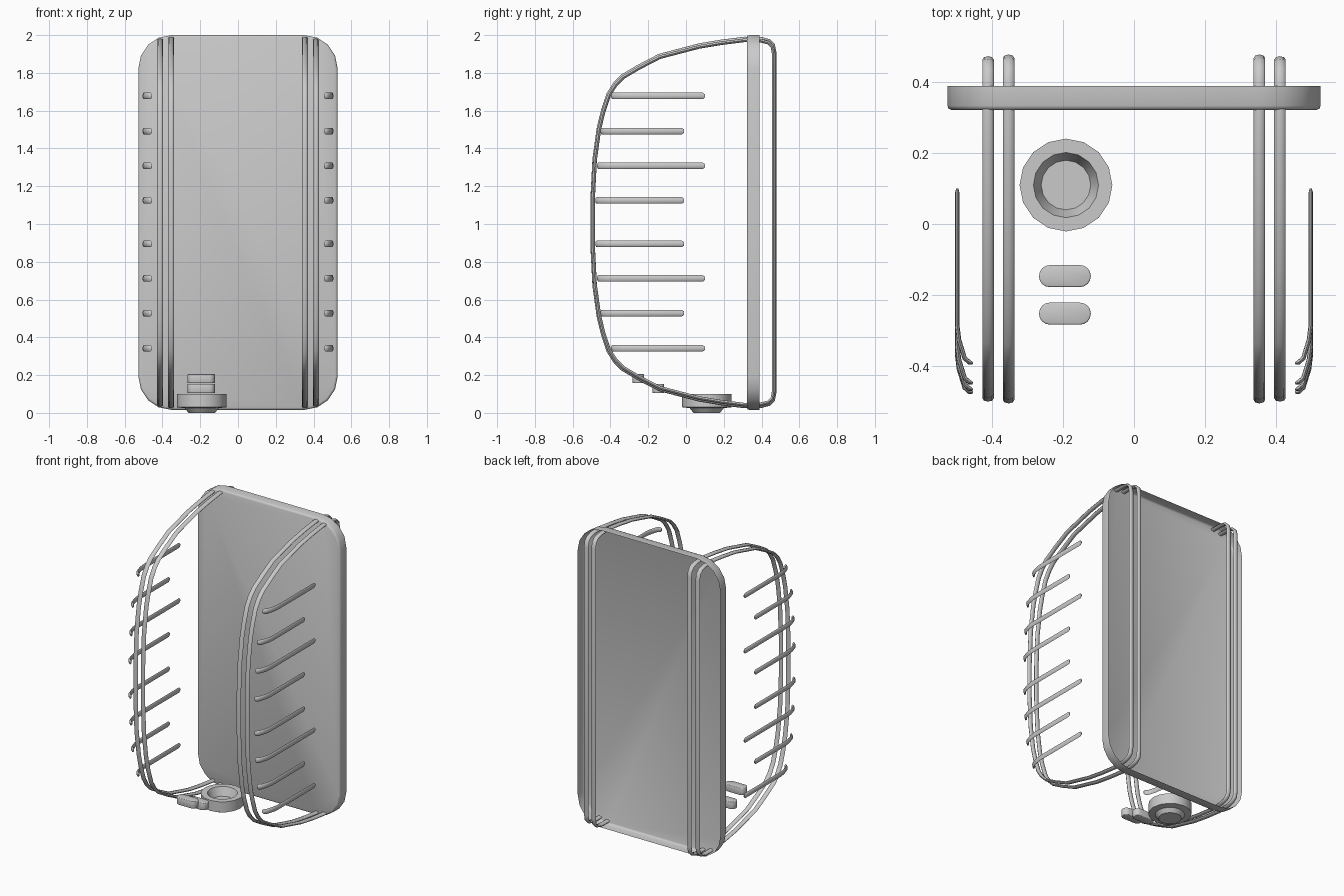
import bpy, bmesh, math
from mathutils import Vector

cube = bpy.data.objects.get("Cube")
if cube:
    bpy.data.objects.remove(cube, do_unlink=True)

grey = bpy.data.materials.new("plain_grey")
grey.use_nodes = True
colour = (0.59, 0.59, 0.59, 1)
grey.diffuse_color = colour
grey.node_tree.nodes["Principled BSDF"].inputs["Base Color"].default_value = colour


def finish(obj, angle=50):
    obj.data.materials.clear()
    obj.data.materials.append(grey)
    bpy.ops.object.select_all(action='DESELECT')
    obj.select_set(True)
    bpy.context.view_layer.objects.active = obj
    if obj.type == 'CURVE':
        bpy.ops.object.convert(target='MESH')
    bpy.ops.object.transform_apply(location=False, rotation=False, scale=True)
    bpy.ops.object.shade_smooth_by_angle(angle=math.radians(angle))


def mesh_object(name, bm, angle):
    mesh = bpy.data.meshes.new(name)
    bm.to_mesh(mesh)
    bm.free()
    obj = bpy.data.objects.new(name, mesh)
    bpy.context.collection.objects.link(obj)
    finish(obj, angle)
    return obj


def rounded_slab(name, centre, half_a, half_b, radius, axes, depth, steps, bevel, open_end=False):
    """Extrude a rounded rectangle along depth; an open end makes a shallow tray."""
    a, b, d = Vector(axes[0]), Vector(axes[1]), Vector(depth)
    bm = bmesh.new()
    verts = []
    for q, (sa, sb) in enumerate([(1, 1), (-1, 1), (-1, -1), (1, -1)]):
        for i in range(steps + 1):
            t = (q + i / steps) * math.pi / 2
            u = sa * (half_a - radius) + radius * math.cos(t)
            v = sb * (half_b - radius) + radius * math.sin(t)
            verts.append(bm.verts.new(Vector(centre) + a * u + b * v))
    face = bm.faces.new(verts)
    out = bmesh.ops.extrude_face_region(bm, geom=[face])
    moved = [g for g in out["geom"] if isinstance(g, bmesh.types.BMVert)]
    bmesh.ops.translate(bm, verts=moved, vec=d)
    bmesh.ops.recalc_face_normals(bm, faces=bm.faces)
    caps = [f for f in bm.faces if len(f.verts) > 4]
    if open_end:
        far = max(caps, key=lambda f: f.calc_center_median().dot(d))
        caps.remove(far)
        bmesh.ops.delete(bm, geom=[far], context='FACES_ONLY')
    rims = [e for f in caps for e in f.edges]
    bmesh.ops.bevel(bm, geom=rims, offset=bevel, segments=2, affect='EDGES', profile=0.5)
    return mesh_object(name, bm, 50)


def tube(name, points, radius, scale, location, cyclic=False):
    """Wire along a path, made oval by the object scale; open ends are rounded off."""
    curve = bpy.data.curves.new(name, 'CURVE')
    curve.dimensions = '3D'
    curve.bevel_depth = radius
    curve.bevel_resolution = 2
    curve.use_fill_caps = True
    spline = curve.splines.new('POLY')
    spline.points.add(len(points) - 1)
    for p, co in zip(spline.points, points):
        p.co = (*co, 1)
    spline.use_cyclic_u = cyclic
    if not cyclic:
        spline.points[0].radius = spline.points[-1].radius = 0.5
    obj = bpy.data.objects.new(name, curve)
    bpy.context.collection.objects.link(obj)
    obj.location = location
    obj.scale = scale
    finish(obj)


# Panel: shallow tray, closed at the front and open at the back
X, Y, Z = (1, 0, 0), (0, 1, 0), (0, 0, 1)
rounded_slab("back_panel", (0, 0.322, 1.008), 0.527, 0.992, 0.175, (X, Z),
             (0, 0.068, 0), 4, 0.012, open_end=True)

# Side hoops: upper half of the outline, mirrored about the middle height
upper = [(0.468, 0.90), (0.461, 0.938), (0.438, 0.96), (0.40, 0.97), (0.31, 0.972),
         (0.19, 0.957), (0.07, 0.937), (-0.14, 0.882), (-0.25, 0.825), (-0.335, 0.775),
         (-0.375, 0.735), (-0.41, 0.68), (-0.44, 0.59), (-0.462, 0.50), (-0.485, 0.335),
         (-0.496, 0.12)]
outline = upper + [(y, -z) for y, z in reversed(upper)]
for side, sx in (("left", 1), ("right", -1)):
    for label, x, size in (("inner", 0.354, 1.002), ("outer", 0.412, 0.992)):
        path = [(0, y * size, z * size) for y, z in outline]
        tube(f"{side}_{label}_hoop", path, 0.0095, (1.7, 1, 1), (sx * x, 0, 1.008), True)

# Side bars, bent inward at the front; alternating long and short
bars = [(0.668, 0.1, -0.397), (0.482, -0.01, -0.453),
        (0.298, 0.1, -0.471), (0.115, -0.01, -0.48)]
for side, sx in (("left", 1), ("right", -1)):
    for i, (dz, back, tip) in enumerate(bars):
        for level, sz in (("upper", 1), ("lower", -1)):
            path = [(sx * 0.499, back, 0), (sx * 0.499, back - 0.012, 0),
                    (sx * 0.499, tip + 0.11, 0), (sx * 0.494, tip + 0.07, 0),
                    (sx * 0.478, tip + 0.018, 0), (sx * 0.464, tip + 0.006, 0),
                    (sx * 0.455, tip + 0.003, 0)]
            tube(f"{side}_{level}_bar_{i + 1}", path, 0.0065, (1, 1, 2.7),
                 (0, 0, 1.01 + sz * dz))

# Two small pads
for name, y, z in (("front_pad", -0.253, 0.157), ("rear_pad", -0.147, 0.105)):
    rounded_slab(name, (-0.195, y, z), 0.073, 0.031, 0.03, (X, Y), (0, 0, 0.048), 4, 0.004)

# Round cup: lathed profile
profile = [(0, 0.045), (0.07, 0.045), (0.092, 0.1), (0.131, 0.1), (0.131, 0.03),
           (0.09, 0.025), (0.07, 0), (0, 0)]
bm = bmesh.new()
ring = [bm.verts.new((r, 0, z)) for r, z in profile]
edges = [bm.edges.new(pair) for pair in zip(ring, ring[1:])]
bmesh.ops.spin(bm, geom=ring + edges, cent=(0, 0, 0), axis=Z,
               angle=math.tau, steps=16, use_merge=True)
bmesh.ops.remove_doubles(bm, verts=bm.verts, dist=0.0005)
bmesh.ops.recalc_face_normals(bm, faces=bm.faces)
cup = mesh_object("round_cup", bm, 30)
cup.location = (-0.192, 0.11, 0)
